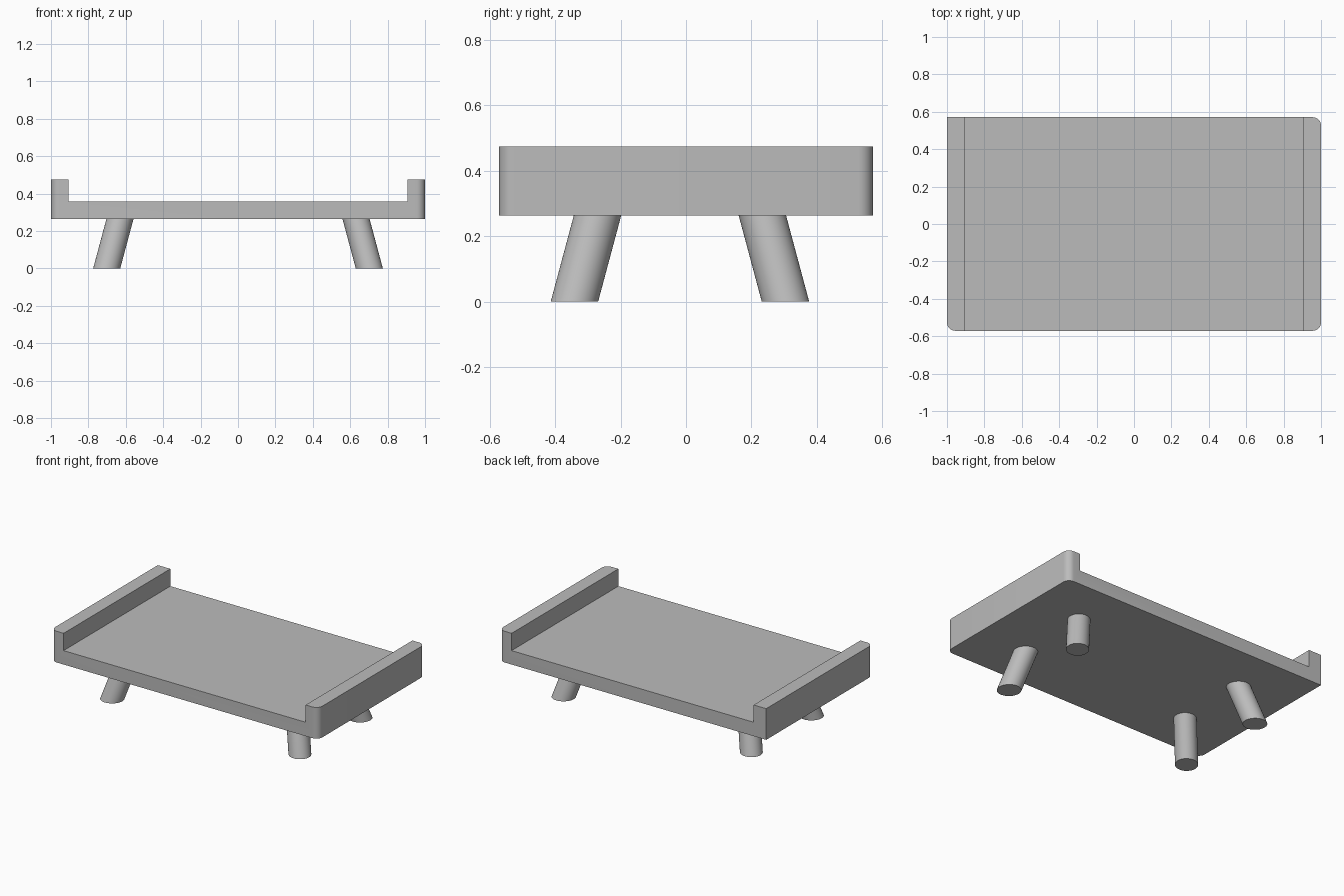
import bpy, bmesh, math
from mathutils import Vector

cube = bpy.data.objects.get("Cube")
if cube:
    bpy.data.objects.remove(cube, do_unlink=True)

HALF_X, HALF_Y = 1.0, 0.571
BASE, SEAT, TOP = 0.264, 0.358, 0.475
RIM = 0.094
CORNER = 0.045
LEG_R, SPLAY = 0.07, math.tan(math.radians(15))

grey = bpy.data.materials.new("plain grey")
grey.use_nodes = True
colour = (0.5, 0.5, 0.5, 1)
grey.diffuse_color = colour
grey.node_tree.nodes["Principled BSDF"].inputs["Base Color"].default_value = colour


def finish(name, bm):
    bmesh.ops.recalc_face_normals(bm, faces=bm.faces)
    mesh = bpy.data.meshes.new(name)
    bm.to_mesh(mesh)
    bm.free()
    mesh.materials.append(grey)
    obj = bpy.data.objects.new(name, mesh)
    bpy.context.collection.objects.link(obj)
    bpy.ops.object.select_all(action="DESELECT")
    obj.select_set(True)
    bpy.context.view_layer.objects.active = obj
    bpy.ops.object.shade_smooth_by_angle(angle=math.radians(30))
    return obj


# Tray: a U profile extruded front to back, three upright corners rounded
inner = HALF_X - RIM
profile = [(-HALF_X, BASE), (HALF_X, BASE), (HALF_X, TOP), (inner, TOP),
           (inner, SEAT), (-inner, SEAT), (-inner, TOP), (-HALF_X, TOP)]
bm = bmesh.new()
face = bm.faces.new([bm.verts.new((x, -HALF_Y, z)) for x, z in profile])
ext = bmesh.ops.extrude_face_region(bm, geom=[face])
moved = [v for v in ext["geom"] if isinstance(v, bmesh.types.BMVert)]
bmesh.ops.translate(bm, verts=moved, vec=(0, 2 * HALF_Y, 0))


def is_round_corner(edge):
    a, b = (v.co for v in edge.verts)
    upright = abs(a.z - b.z) > 0.2
    square_corner = a.x < 0 and a.y > 0
    return upright and abs(a.x) > inner + 0.01 and not square_corner


bmesh.ops.bevel(bm, geom=[e for e in bm.edges if is_round_corner(e)],
                offset=CORNER, segments=8, profile=0.5, affect="EDGES")
finish("tray", bm)


# Legs: round bars splayed outward, cut level at floor and tray
def leg(name, x, y):
    axis = Vector((-math.copysign(SPLAY, x), -math.copysign(SPLAY, y), 1))
    turn = Vector((0, 0, 1)).rotation_difference(axis)
    bm = bmesh.new()
    bmesh.ops.create_cone(bm, cap_ends=True, segments=48,
                          radius1=LEG_R, radius2=LEG_R, depth=1)
    for v in bm.verts:
        height = BASE if v.co.z > 0 else 0
        p = turn @ Vector((v.co.x, v.co.y, 0))
        v.co = Vector((x, y, 0)) + p + axis * (height - p.z)
    finish(name, bm)


for side, x in (("right", -0.702), ("left", 0.702)):
    for end, y in (("front", -0.341), ("back", 0.304)):
        leg(f"{end}_{side}_leg", x, y)
